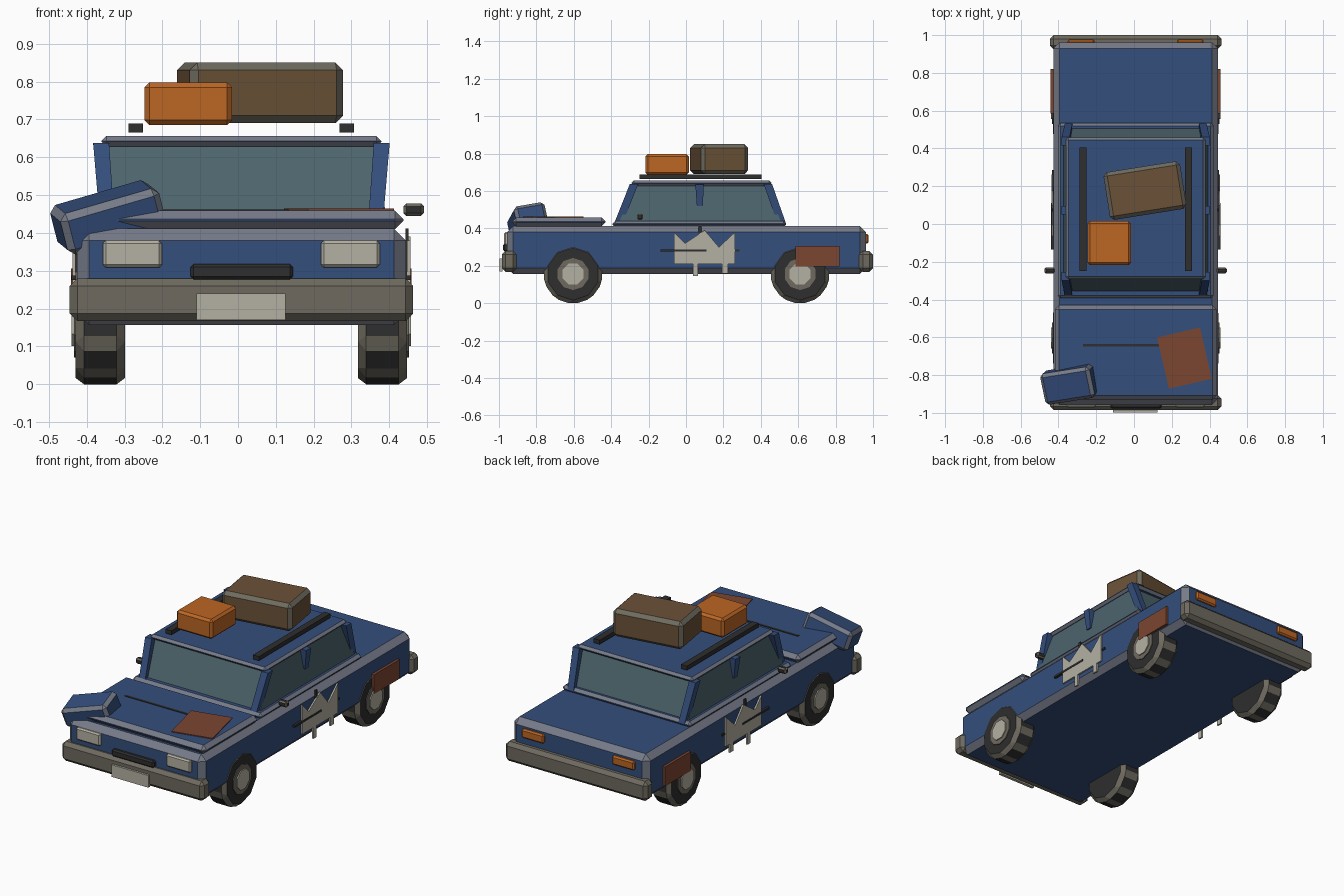
import bpy, bmesh, math
from mathutils import Matrix, Vector, Euler

cube = bpy.data.objects.get("Cube")
if cube:
    bpy.data.objects.remove(cube, do_unlink=True)

CX = 0.009  # centre line of the car


def material(name, *rgb):
    lin = [((c / 255 + 0.055) / 1.055) ** 2.4 for c in rgb] + [1.0]
    m = bpy.data.materials.new(name)
    m.use_nodes = True
    m.diffuse_color = lin
    m.node_tree.nodes["Principled BSDF"].inputs["Base Color"].default_value = lin
    return m


BLUE = material("blue paint", 52, 78, 124)
WORN = material("worn paint edge", 118, 123, 136)
STEEL = material("grimy steel", 110, 106, 95)
GLASS = material("dusty glass", 76, 100, 108)
CREAM = material("pale cream", 180, 176, 162)
BLACK = material("black rubber", 46, 46, 46)
ORANGE = material("orange", 188, 102, 36)
RUST = material("rust", 124, 70, 48)
BROWN = material("brown leather", 106, 81, 55)


def finish(bm, name, mat, edge=None, bevel=0.0):
    """Bevel the edges, give the bevels their own material, make the object."""
    bmesh.ops.recalc_face_normals(bm, faces=bm.faces)
    if bevel:
        new = bmesh.ops.bevel(bm, geom=bm.edges[:], offset=bevel, segments=1,
                              profile=0.5, affect='EDGES', clamp_overlap=True)
        for f in new["faces"]:
            f.material_index = 1 if edge else 0
    mesh = bpy.data.meshes.new(name)
    bm.to_mesh(mesh)
    bm.free()
    mesh.materials.append(mat)
    if edge:
        mesh.materials.append(edge)
    ob = bpy.data.objects.new(name, mesh)
    bpy.context.collection.objects.link(ob)
    return ob


def block(name, centre, size, mat, edge=None, bevel=0.0, rot=(0, 0, 0)):
    bm = bmesh.new()
    bmesh.ops.create_cube(bm, size=1)
    bmesh.ops.scale(bm, vec=size, verts=bm.verts)
    ob = finish(bm, name, mat, edge, bevel)
    ob.location = centre
    ob.rotation_euler = [math.radians(a) for a in rot]
    return ob


def span(name, x, y, z, mat, edge=None, bevel=0.0):
    """Block given by its ranges along each axis."""
    axes = (x, y, z)
    return block(name, [sum(a) / 2 for a in axes],
                 [a[1] - a[0] for a in axes], mat, edge, bevel)


def loft(name, low, high, z, mat, edge=None, bevel=0.0):
    """Block whose bottom and top rectangles (x0, x1, y0, y1) differ."""
    bm = bmesh.new()
    bmesh.ops.create_cube(bm, size=2)
    for v in bm.verts:
        r = high if v.co.z > 0 else low
        v.co = (r[v.co.x > 0], r[2 + (v.co.y > 0)], z[v.co.z > 0])
    return finish(bm, name, mat, edge, bevel)


def sym(half):
    return (CX - half, CX + half)


# Lower body, bonnet and bumpers
span("body", sym(0.435), (-0.957, 0.962), (0.157, 0.412), BLUE, WORN, 0.032)
span("bonnet", sym(0.428), (-0.93, -0.43), (0.41, 0.459), BLUE, WORN, 0.022)
span("front_bumper", sym(0.454), (-0.985, -0.905), (0.167, 0.28), STEEL, STEEL, 0.02)
span("rear_bumper", sym(0.454), (0.925, 1.0), (0.167, 0.28), STEEL, STEEL, 0.02)
span("number_plate", (-0.11, 0.125), (-0.997, -0.98), (0.17, 0.24), CREAM)
span("grille", (-0.125, 0.145), (-0.978, -0.94), (0.277, 0.318), BLACK, BLACK, 0.008)

# Cabin
span("belt_rail", sym(0.412), (-0.393, 0.535), (0.405, 0.44), BLUE, WORN, 0.015)
loft("cabin_glass", (*sym(0.385), -0.36, 0.51), (*sym(0.352), -0.265, 0.425),
     (0.43, 0.638), GLASS)
span("roof", sym(0.37), (-0.292, 0.457), (0.628, 0.656), BLUE, WORN, 0.013)

# Parts repeated on both sides
for s, side in ((1, "left"), (-1, "right")):
    def at(a, b):
        return tuple(sorted((CX + s * a, CX + s * b)))

    for end, y0, y1 in (("front", -0.385, -0.3), ("rear", 0.49, 0.415)):
        loft(f"{end}_pillar_{side}", (*at(0.335, 0.374), y0, y0 + 0.045),
             (*at(0.35, 0.392), y1, y1 + 0.045), (0.425, 0.638), BLUE)
    loft(f"middle_pillar_{side}", (*at(0.345, 0.378), 0.058, 0.09),
         (*at(0.345, 0.392), 0.05, 0.095), (0.52, 0.635), BLUE)
    span(f"roof_bar_{side}", at(0.26, 0.298), (-0.248, 0.404), (0.665, 0.689), BLACK)
    span(f"mirror_{side}", at(0.428, 0.483), (-0.262, -0.23), (0.445, 0.478),
         BLACK, STEEL, 0.008)
    span(f"headlight_{side}", at(0.21, 0.366), (-0.972, -0.94), (0.308, 0.38),
         CREAM, CREAM, 0.008)
    span(f"tail_light_{side}", at(0.218, 0.36), (0.94, 0.977), (0.318, 0.37),
         ORANGE, ORANGE, 0.008)

    # Wheels: ten-sided tyres with grimy bevels, rim and hub
    for end, y in (("front", -0.604), ("rear", 0.61)):
        for part, n, r, inner, outer, mat, edge, bev in (
                ("tyre", 10, 0.163, 0.308, 0.438, BLACK, STEEL, 0.022),
                ("rim", 10, 0.086, 0.40, 0.443, STEEL, None, 0),
                ("hub", 8, 0.06, 0.40, 0.449, CREAM, None, 0)):
            bm = bmesh.new()
            turn = Matrix.Rotation(math.pi / 2, 4, 'Y') @ Matrix.Rotation(math.pi / n, 4, 'Z')
            bmesh.ops.create_cone(bm, cap_ends=True, segments=n, radius1=r, radius2=r,
                                  depth=outer - inner, matrix=turn)
            wheel = finish(bm, f"{end}_{part}_{side}", mat, edge, bev)
            wheel.location = (CX + s * (inner + outer) / 2, y, 0.156)

    # Jagged painted door mark, trim strips and rust patch
    outline = ((-.064, .38), (-.005, .32), (.10, .39), (.176, .30), (.262, .38),
               (.262, .21), (.225, .21), (.225, .16), (.193, .16), (.193, .21),
               (.064, .21), (.064, .145), (.037, .145), (.037, .21), (-.064, .21))
    bm = bmesh.new()
    face = bm.faces.new([bm.verts.new((CX + s * 0.438, y, z)) for y, z in outline])
    ext = bmesh.ops.extrude_face_region(bm, geom=[face])
    bmesh.ops.translate(bm, vec=(s * 0.009, 0, 0),
                        verts=[v for v in ext["geom"] if isinstance(v, bmesh.types.BMVert)])
    finish(bm, f"door_mark_{side}", CREAM)
    span(f"door_strip_{side}", at(0.434, 0.449), (-0.135, 0.11), (0.276, 0.288), BLACK)
    span(f"door_strip_end_{side}", at(0.434, 0.442), (0.11, 0.285), (0.276, 0.288), BLACK)
    span(f"door_post_{side}", at(0.434, 0.442), (0.066, 0.082), (0.28, 0.412), BLACK)
    span(f"rust_patch_{side}", at(0.434, 0.45), (0.585, 0.82), (0.195, 0.306), RUST)

# Bonnet damage
block("bonnet_rust", (0.267, -0.71, 0.46), (0.233, 0.278, 0.008), RUST, rot=(0, 0, 13))
span("bonnet_scratch", (-0.27, 0.15), (-0.648, -0.634), (0.455, 0.462), BLACK)
block("crumpled_wing", (-0.343, -0.848, 0.441), (0.275, 0.17, 0.115), BLUE, WORN, 0.018,
      rot=(10, -16, 9))

# Roof luggage
block("suitcase", (0.058, 0.177, 0.77), (0.41, 0.255, 0.16), BROWN, STEEL, 0.02, rot=(0, 0, 9))
span("orange_box", (-0.247, -0.016), (-0.217, 0.015), (0.685, 0.798), ORANGE, ORANGE, 0.013)
